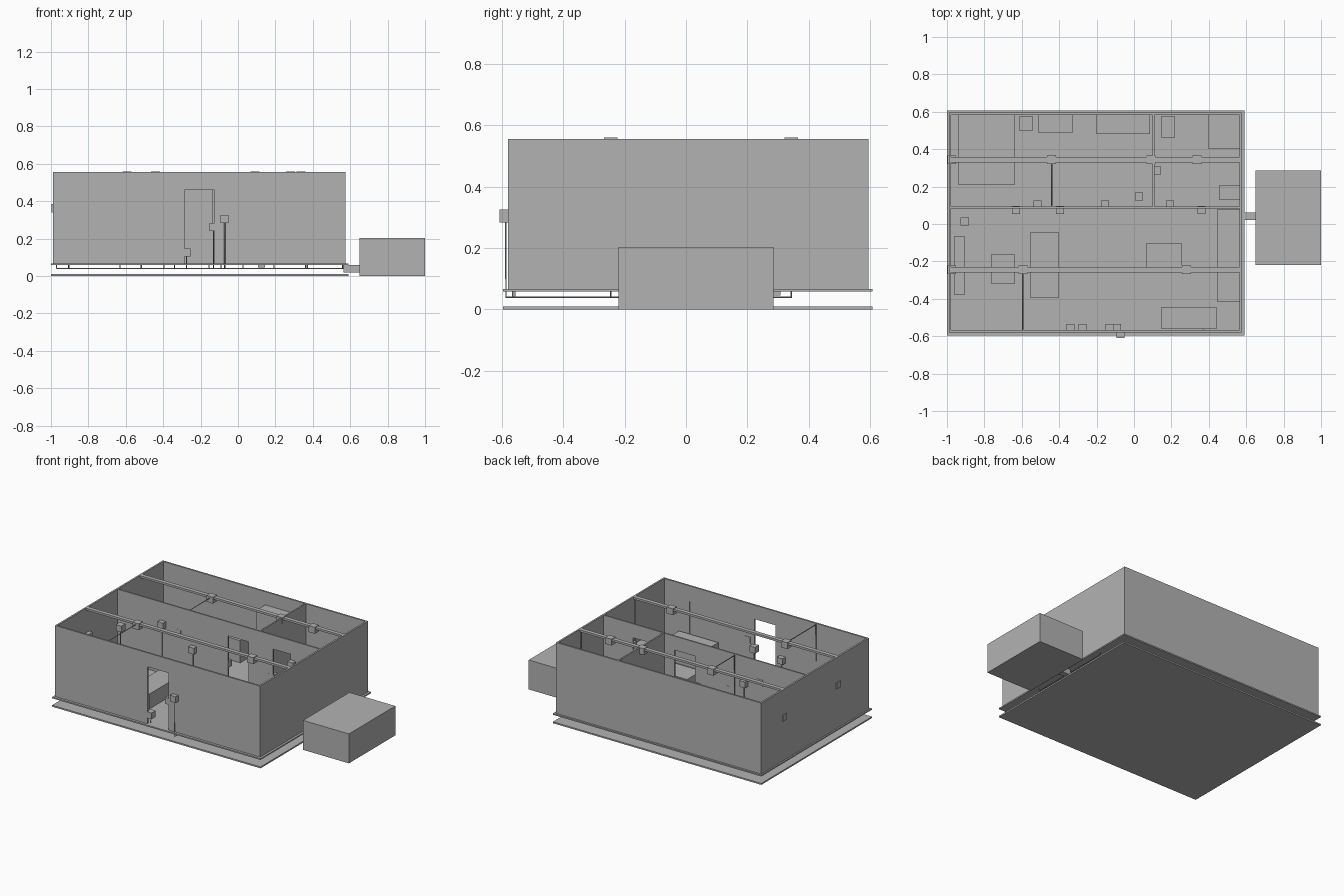
import bpy
from mathutils import Vector

cube = bpy.data.objects.get("Cube")
if cube:
    bpy.data.objects.remove(cube, do_unlink=True)

grey = bpy.data.materials.new("plain_grey")
grey.use_nodes = True
grey.diffuse_color = (0.45, 0.45, 0.45, 1)
grey.node_tree.nodes["Principled BSDF"].inputs["Base Color"].default_value = (0.45, 0.45, 0.45, 1)

FLOOR, TOP, DOOR = 0.067, 0.556, 0.46
WEST, EAST, SOUTH, NORTH = -0.99, 0.575, -0.58, 0.595
T = 0.012  # wall thickness


def box(name, x, y, z):
    """Box from three (low, high) ranges."""
    verts = [(a, b, c) for a in x for b in y for c in z]
    faces = [(0, 1, 3, 2), (4, 6, 7, 5), (0, 4, 5, 1), (2, 3, 7, 6), (0, 2, 6, 4), (1, 5, 7, 3)]
    mesh = bpy.data.meshes.new(name)
    mesh.from_pydata(verts, [], faces)
    mesh.materials.append(grey)
    ob = bpy.data.objects.new(name, mesh)
    bpy.context.collection.objects.link(ob)
    return ob


def block(name, centre, size):
    return box(name, *[(c - s / 2, c + s / 2) for c, s in zip(centre, size)])


def pipe(name, points, radius=0.003):
    """Thin conduit along straight segments."""
    curve = bpy.data.curves.new(name, "CURVE")
    curve.dimensions = "3D"
    curve.bevel_depth = radius
    curve.bevel_resolution = 1
    curve.use_fill_caps = True
    spline = curve.splines.new("POLY")
    spline.points.add(len(points) - 1)
    for p, co in zip(spline.points, points):
        p.co = (*Vector(co), 1)
    curve.materials.append(grey)
    ob = bpy.data.objects.new(name, curve)
    bpy.context.collection.objects.link(ob)


def wall_with_doors(name, y, doors):
    """Wall along x, split into panels around its doors."""
    start = WEST
    for low, high in doors:
        box(name + "_panel", (start, low), y, (FLOOR, TOP))
        box(name + "_lintel", (low, high), y, (DOOR, TOP))
        start = high
    box(name + "_panel", (start, EAST), y, (FLOOR, TOP))


# Ground slab and raised floor
for name, z in (("ground_slab", (0, 0.01)), ("raised_floor", (0.058, FLOOR))):
    box(name, (-1.0, 0.59), (-0.597, 0.608), z)

# Outer and inner walls
wall_with_doors("front_wall", (SOUTH, SOUTH + T), [(-0.285, -0.125)])
wall_with_doors("back_wall", (NORTH - T, NORTH), [])
wall_with_doors("middle_wall", (0.084, 0.094), [(-0.135, 0.02), (0.21, 0.34)])
box("right_wall", (WEST, WEST + T), (SOUTH, NORTH), (FLOOR, TOP))
box("left_wall", (EAST - T, EAST), (SOUTH, NORTH), (FLOOR, TOP))
box("room_divider", (0.1, 0.11), (0.094, NORTH), (FLOOR, TOP))

# Outside unit with its duct
box("outside_unit", (0.65, 1.0), (-0.22, 0.285), (0, 0.203))
box("unit_duct", (EAST - 0.01, 0.65), (0.022, 0.062), (0.02, 0.06))

# Overhead cable trays with junction boxes and wall outlets
for y, joints in ((0.343, (-0.44, 0.09, 0.337)), (-0.245, (-0.593, 0.28))):
    box("cable_tray", (WEST, EAST - T), (y - 0.014, y + 0.014), (0.542, TOP))
    for x in joints:
        block("junction_box", (x, y, 0.538), (0.048, 0.044, 0.044))
    block("tray_wall_outlet", (-0.974, y, 0.363), (0.044, 0.044, 0.044))
    pipe("outlet_riser", [(-0.97, y, 0.36), (-0.97, y, 0.04)])
    pipe("tray_riser", [(0.56, y, 0.55), (0.56, y, 0.04), (0.56, 0.042, 0.04)])

# Conduits dropping from junction boxes to the walls
pipe("middle_drop", [(-0.44, 0.343, 0.548), (-0.44, 0.1, 0.548), (-0.44, 0.1, 0.25)])
pipe("front_drop", [(-0.595, -0.245, 0.548), (-0.595, -0.565, 0.548), (-0.595, -0.565, 0.3)])
pipe("front_riser", [(0.37, -0.565, 0.45), (0.37, -0.565, 0.04)])

# Underfloor main conduit, and outlet boxes fed from it: x, y, height
MAIN = 0.042
pipe("main_conduit", [(-0.97, MAIN, 0.04), (0.6, MAIN, 0.04)])
outlets = [
    (-0.63, 0.074, 0.41), (-0.517, 0.105, 0.38), (-0.395, 0.074, 0.3),
    (-0.155, 0.105, 0.26), (0.193, 0.105, 0.26), (0.36, 0.074, 0.4),
    (0.027, 0.147, 0.13), (-0.905, 0.013, 0.34), (-0.34, -0.557, 0.24),
    (-0.275, -0.557, 0.127), (-0.13, -0.557, 0.262), (-0.09, -0.557, 0.127),
    (-0.071, -0.587, 0.305),
]
for x, y, z in outlets:
    block("outlet_box", (x, y, z), (0.043, 0.043, 0.043))
    pipe("outlet_conduit", [(x, y, z), (x, y, 0.04), (x, MAIN, 0.04)])
block("floor_drain_box", (0.126, 0.286, 0.065), (0.038, 0.043, 0.04))

# Furniture: name, x range, y range, top height
furniture = [
    ("bed", (-0.94, -0.635), (0.21, 0.583), 0.19),
    ("bedside_stool", (-0.615, -0.54), (0.5, 0.575), 0.18),
    ("desk", (-0.513, -0.326), (0.49, 0.583), 0.22),
    ("wardrobe", (-0.2, 0.085), (0.48, 0.583), 0.465),
    ("toilet", (0.145, 0.22), (0.463, 0.575), 0.17),
    ("shower_base", (0.396, 0.563), (0.404, 0.583), 0.1),
    ("wash_stand", (0.455, 0.563), (0.13, 0.206), 0.22),
    ("kitchen_counter", (0.444, 0.563), (-0.414, 0.078), 0.23),
    ("dining_table", (0.064, 0.257), (-0.26, -0.104), 0.17),
    ("sofa", (-0.556, -0.4), (-0.393, -0.045), 0.17),
    ("coffee_table", (-0.765, -0.636), (-0.318, -0.163), 0.13),
    ("media_cabinet", (-0.963, -0.904), (-0.376, -0.066), 0.15),
    ("sideboard", (0.144, 0.444), (-0.558, -0.446), 0.23),
]
for name, x, y, height in furniture:
    box(name, x, y, (FLOOR, height))
